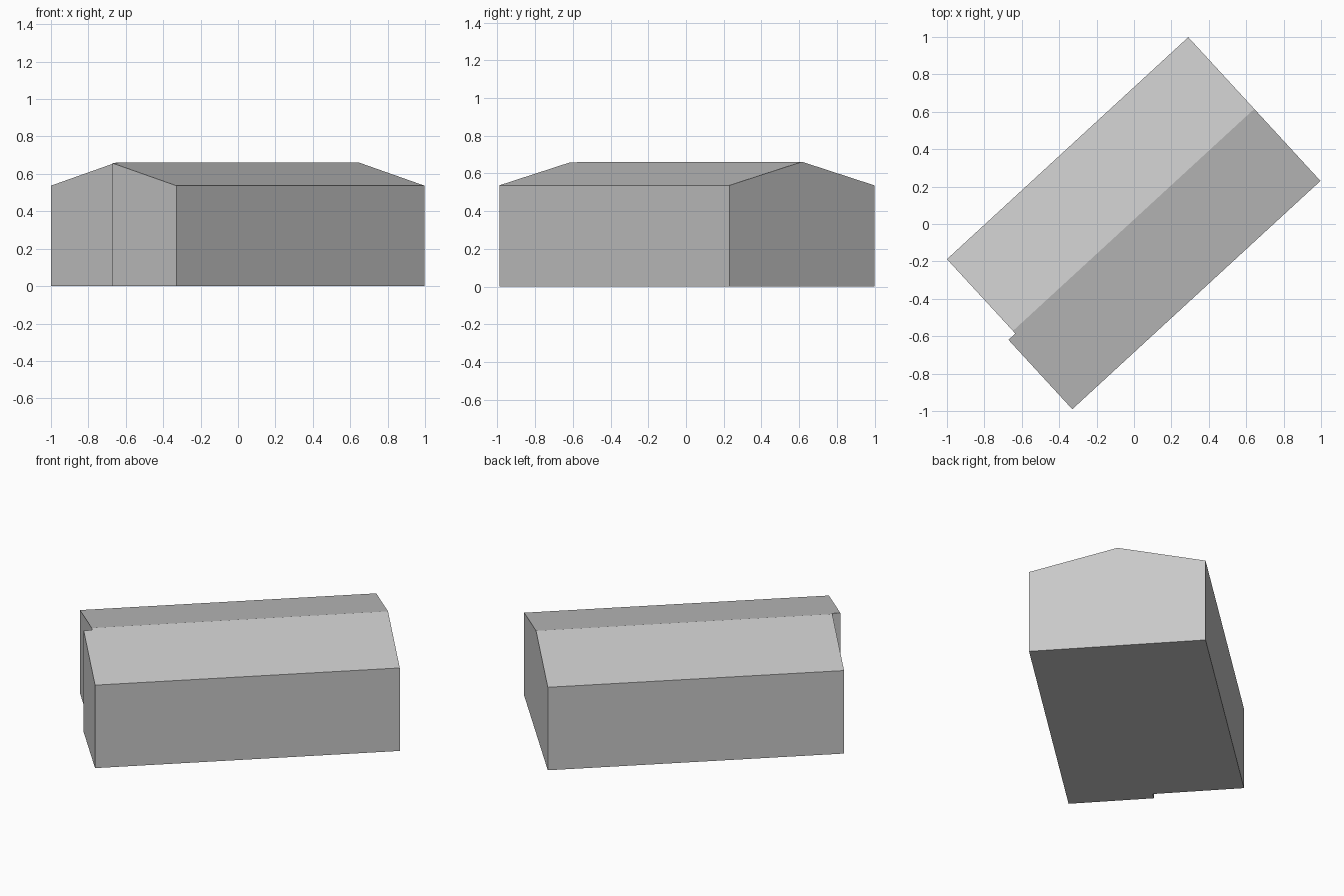
import bpy, bmesh
from mathutils import Vector

if "Cube" in bpy.data.objects:
    bpy.data.objects.remove(bpy.data.objects["Cube"])

LENGTH, WIDTH = 1.753, 1.044      # hall size along and across the ridge
RIDGE, STEP = 0.521, 0.54         # distance of ridge and end-wall step from the back eave
JUT = 0.05                        # how far the front half of the end wall juts out
EAVE, TOP = 0.537, 0.662
CORNER = Vector((-1.0, -0.188, 0))
ALONG = Vector((0.736, 0.677, 0)).normalized()
ACROSS = Vector((ALONG.y, -ALONG.x, 0))

# Plain grey finish
grey = bpy.data.materials.new("light_grey")
grey.use_nodes = True
colour = (0.58, 0.58, 0.58, 1)
grey.diffuse_color = colour
grey.node_tree.nodes["Principled BSDF"].inputs["Base Color"].default_value = colour


def roof_height(across):
    """Height of the gabled roof at a distance from the back eave."""
    if across <= RIDGE:
        return EAVE + (TOP - EAVE) * across / RIDGE
    return EAVE + (TOP - EAVE) * (WIDTH - across) / (WIDTH - RIDGE)


# Footprint, with the ridge ends included on both gables
plan = [(0, 0), (0, RIDGE), (0, STEP), (-JUT, STEP), (-JUT, WIDTH),
        (LENGTH, WIDTH), (LENGTH, RIDGE), (LENGTH, 0)]

bm = bmesh.new()
base, top = [], []
for u, v in plan:
    p = CORNER + ALONG * u + ACROSS * v
    base.append(bm.verts.new(p))
    top.append(bm.verts.new(p + Vector((0, 0, roof_height(v)))))

# Floor, back slope and front slope
bm.faces.new(base)
bm.faces.new([top[i] for i in (0, 1, 6, 7)])
bm.faces.new(top[1:7])

# Walls
for i in range(len(plan)):
    j = (i + 1) % len(plan)
    bm.faces.new((base[i], base[j], top[j], top[i]))

# Merge the flat gable halves into single faces
bmesh.ops.recalc_face_normals(bm, faces=bm.faces)
bmesh.ops.dissolve_limit(bm, angle_limit=0.01, verts=bm.verts, edges=bm.edges)

mesh = bpy.data.meshes.new("gabled_hall")
bm.to_mesh(mesh)
bm.free()
mesh.materials.append(grey)
hall = bpy.data.objects.new("gabled_hall", mesh)
bpy.context.collection.objects.link(hall)
